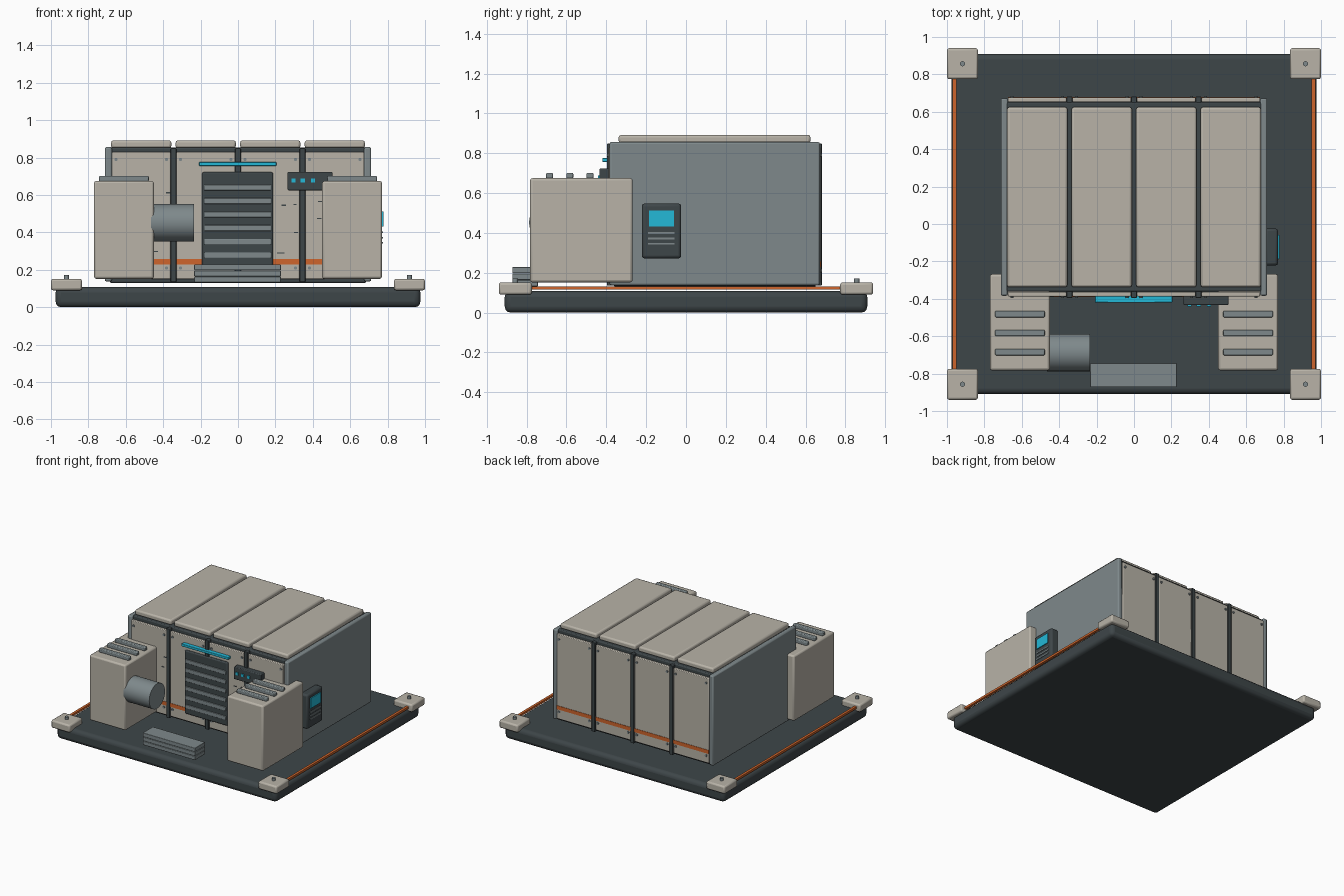
import bpy, math

if "Cube" in bpy.data.objects:
    bpy.data.objects.remove(bpy.data.objects["Cube"])


def material(name, rgb):
    m = bpy.data.materials.new(name)
    m.diffuse_color = (*rgb, 1)
    m.use_nodes = True
    m.node_tree.nodes["Principled BSDF"].inputs["Base Color"].default_value = m.diffuse_color
    return m


BEIGE = material("beige_paint", (0.48, 0.45, 0.39))
DARK = material("dark_metal", (0.048, 0.061, 0.066))
GREY = material("grey_metal", (0.21, 0.25, 0.26))
ORANGE = material("orange_trim", (0.62, 0.13, 0.025))
CYAN = material("cyan_light", (0.017, 0.48, 0.68))


def finish(ob, name, mat, bevel=0, segments=2):
    ob.name = name
    ob.data.materials.append(mat)
    if bevel:
        b = ob.modifiers.new("bevel", 'BEVEL')
        b.width, b.segments, b.limit_method = bevel, segments, 'ANGLE'
    bpy.ops.object.shade_smooth_by_angle(angle=math.radians(35))
    return ob


def box(name, x, y, z, mat, bevel=0, segments=2):
    """Box from (min, max) ranges on each axis."""
    bpy.ops.mesh.primitive_cube_add(size=1, location=[(a + b) / 2 for a, b in (x, y, z)])
    ob = bpy.context.object
    ob.scale = [b - a for a, b in (x, y, z)]
    bpy.ops.object.transform_apply(location=False, rotation=False, scale=True)
    return finish(ob, name, mat, bevel, segments)


def cylinder(name, loc, r, depth, axis, mat, sides=24, bevel=0):
    rot = {'X': (0, math.pi / 2, 0), 'Y': (math.pi / 2, 0, 0), 'Z': (0, 0, 0)}[axis]
    bpy.ops.mesh.primitive_cylinder_add(vertices=sides, radius=r, depth=depth,
                                        location=loc, rotation=rot)
    return finish(bpy.context.object, name, mat, bevel)


def span(c, half):
    return (c - half, c + half)


# Base slab with corner pads, bolts and side rails
box("base_slab", (-0.975, 0.975), (-0.91, 0.91), (0, 0.108), DARK, 0.03, 3)
for sx in (-1, 1):
    for sy in (-1, 1):
        box("corner_pad", span(sx * 0.917, 0.083), span(sy * 0.857, 0.083),
            (0.09, 0.152), BEIGE, 0.012)
        cylinder("pad_bolt", (sx * 0.917, sy * 0.857, 0.158), 0.014, 0.026, 'Z', GREY, 12)
    box("side_rail", span(sx * 0.96, 0.01), (-0.8, 0.8), (0.115, 0.132), ORANGE)

# Main housing: core, side plates and top rails
box("housing_core", (-0.685, 0.685), (-0.362, 0.652), (0.13, 0.855), DARK, 0.008)
for sx in (-1, 1):
    box("side_plate", span(sx * 0.693, 0.019), (-0.384, 0.672), (0.137, 0.857), GREY, 0.01)

PITCH = 0.345
for i in range(4):
    cx = (i - 1.5) * PITCH
    # Roof panels
    box("roof_panel", span(cx, 0.161), (-0.338, 0.625), (0.85, 0.892), BEIGE, 0.012)
    # Front and back wall panels with corner bolts and an orange stripe
    for side, face in (("front", -0.376), ("back", 0.664)):
        s = -1 if side == "front" else 1
        box(side + "_wall_panel", span(cx, 0.156), span(face, 0.012), (0.15, 0.83), BEIGE, 0.005)
        box(side + "_stripe", span(cx, 0.156), span(face + s * 0.011, 0.004),
            (0.228, 0.257), ORANGE)
        for dx in (-0.135, 0.135):
            for z in (0.21, 0.79):
                cylinder(side + "_panel_bolt", (cx + dx, face + s * 0.014, z),
                         0.009, 0.012, 'Y', GREY, 10)

# Dark posts between the wall panels
for x in (-PITCH, 0, PITCH):
    box("front_post", span(x, 0.015), (-0.396, -0.35), (0.135, 0.85), DARK, 0.004)
    box("back_post", span(x, 0.015), (0.64, 0.682), (0.135, 0.85), DARK, 0.004)

# Front side cabinets with top vents
for sx in (-1, 1):
    box("side_cabinet", span(sx * 0.61, 0.16), (-0.783, -0.268), (0.152, 0.675), BEIGE, 0.012)
    for y in (-0.482, -0.583, -0.685):
        box("cabinet_vent", span(sx * 0.61, 0.133), span(y, 0.017), (0.672, 0.702), GREY, 0.006)

# Exhaust drum on the left cabinet
cylinder("exhaust_drum", (-0.35, -0.688, 0.452), 0.1, 0.23, 'X', GREY, 32)

# Louvred door with light bar
box("door", (-0.192, 0.187), (-0.404, -0.37), (0.215, 0.722), DARK, 0.008)
for i in range(6):
    box("door_louvre", (-0.18, 0.177), (-0.41, -0.39), span(0.278 + i * 0.0725, 0.0155), GREY, 0.003)
box("door_light_bar", (-0.208, 0.205), (-0.42, -0.38), span(0.766, 0.01), CYAN, 0.003)

# Control box with indicator lights
box("control_box", (0.265, 0.505), (-0.434, -0.38), (0.625, 0.724), DARK, 0.006)
for x in (0.296, 0.346, 0.4):
    box("indicator_light", span(x, 0.011), (-0.441, -0.43), span(0.677, 0.011), CYAN)

# Stacked entry steps
for i in range(3):
    z = 0.132 + i * 0.033
    box("entry_step", (-0.234, 0.229), (-0.872, -0.744), (z, z + 0.031), GREY, 0.003)

# Screen unit on the right side
box("screen_housing", (0.70, 0.77), (-0.222, -0.024), (0.272, 0.548), DARK, 0.014)
box("screen", (0.765, 0.777), (-0.187, -0.06), (0.432, 0.513), CYAN)
for z in (0.4, 0.372, 0.345):
    box("screen_slot", (0.765, 0.775), (-0.19, -0.058), span(z, 0.004), GREY)

# Small wear marks on the front panels
for x, z, w in ((-0.37, 0.612, 0.015), (-0.44, 0.297, 0.013), (-0.39, 0.53, 0.012),
                (0.245, 0.545, 0.012), (0.305, 0.55, 0.009), (0.228, 0.29, 0.02),
                (0.31, 0.4, 0.01), (0.44, 0.565, 0.012), (0.435, 0.475, 0.012)):
    box("wear_mark", span(x, w), (-0.391, -0.38), span(z, 0.003), DARK)
